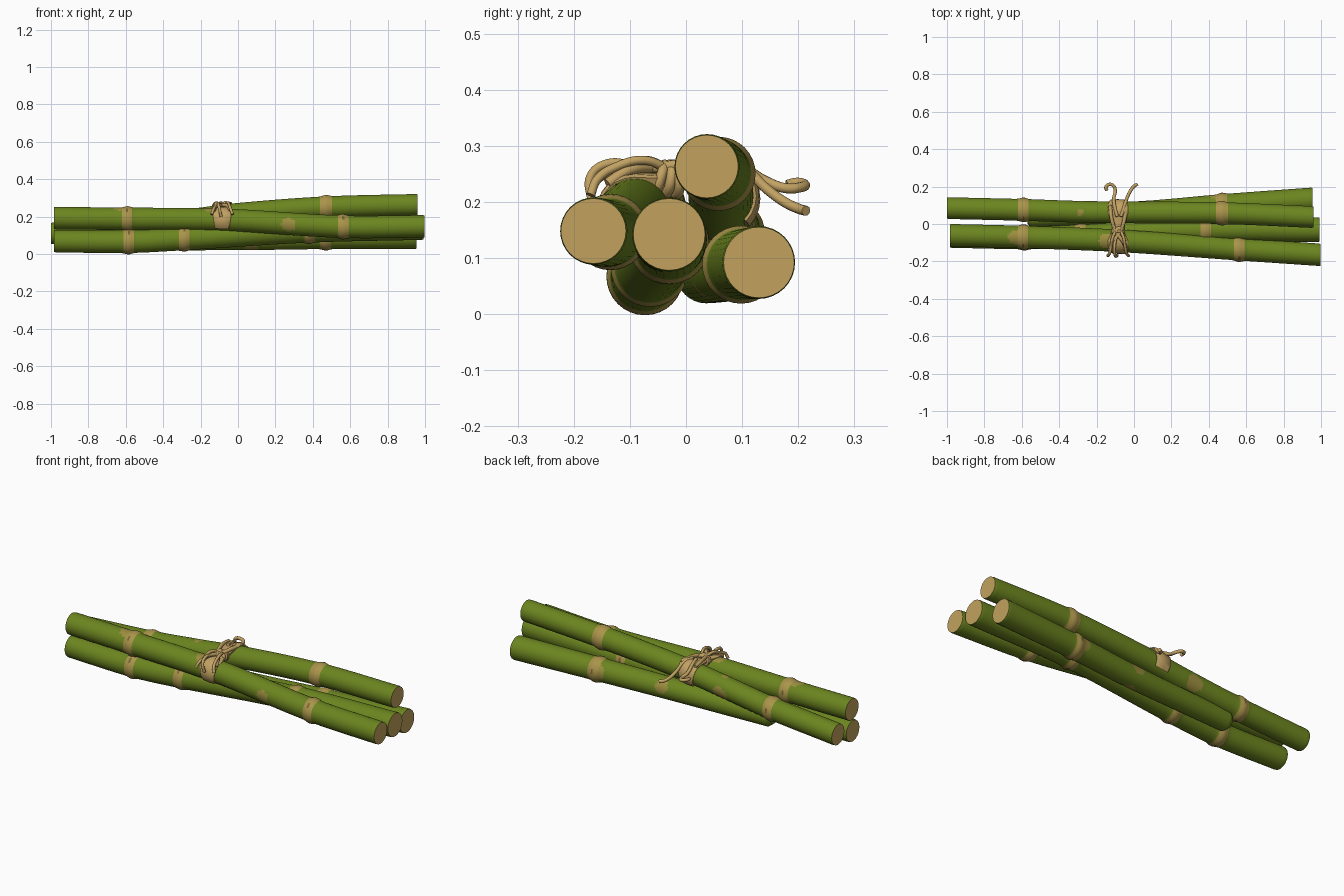
import bpy
import bmesh
import math
from mathutils import Vector

old = bpy.data.objects.get("Cube")
if old:
    bpy.data.objects.remove(old, do_unlink=True)


def material(name, rgb):
    m = bpy.data.materials.new(name)
    m.use_nodes = True
    m.diffuse_color = (*rgb, 1)
    m.node_tree.nodes["Principled BSDF"].inputs["Base Color"].default_value = (*rgb, 1)
    return m


GREEN = material("cane green", (0.15, 0.235, 0.014))
TAN = material("cut tan", (0.54, 0.365, 0.11))
JOINT = material("joint straw", (0.40, 0.295, 0.07))
SEAM = material("joint brown", (0.18, 0.13, 0.03))
STAIN = material("stain olive", (0.33, 0.27, 0.05))
ROPE = material("rope tan", (0.54, 0.36, 0.125))


def path_at(path, x):
    """Smooth (y, z) of a cane centre line at x."""
    i = max(k for k in range(len(path) - 1) if k == 0 or path[k][0] <= x)
    q = [Vector(path[min(max(k, 0), len(path) - 1)]) for k in range(i - 1, i + 3)]
    t = (x - q[1].x) / (q[2].x - q[1].x)
    m1 = (q[2] - q[0]) / (q[2].x - q[0].x) * (q[2].x - q[1].x)
    m2 = (q[3] - q[1]) / (q[3].x - q[1].x) * (q[2].x - q[1].x)
    p = ((2*t**3 - 3*t*t + 1) * q[1] + (t**3 - 2*t*t + t) * m1
         + (3*t*t - 2*t**3) * q[2] + (t**3 - t*t) * m2)
    return p.y, p.z


def make_mesh(name, bm, mats):
    """Smooth mesh object with sharp rims."""
    bmesh.ops.recalc_face_normals(bm, faces=bm.faces)
    mesh = bpy.data.meshes.new(name)
    bm.to_mesh(mesh)
    bm.free()
    for m in mats:
        mesh.materials.append(m)
    for p in mesh.polygons:
        p.use_smooth = True
    mesh.set_sharp_from_angle(angle=math.radians(45))
    bpy.context.collection.objects.link(bpy.data.objects.new(name, mesh))


def cane(name, path, radius, joints, stains=(), blunt=False):
    """Long tube with swollen joints; stains are (x, angle in degrees, size)."""
    sides, steps = 32, 180
    x0, x1 = path[0][0], path[-1][0]
    bm = bmesh.new()
    rings = []
    for i in range(steps + 1):
        x = x0 + (x1 - x0) * i / steps
        y, z = path_at(path, x)
        r = radius[0] + (radius[1] - radius[0]) * i / steps
        for j in joints:
            r += 0.008 * math.exp(-((x - j) / 0.022) ** 2)
        if i in (0, steps):
            r -= 0.002
        if blunt and i < 3:
            r -= 0.006 * (3 - i)
        rings.append([bm.verts.new((x, y + r * math.cos(math.tau * k / sides),
                                    z + r * math.sin(math.tau * k / sides)))
                      for k in range(sides)])
    for a, b in zip(rings, rings[1:]):
        xm = (a[0].co.x + b[0].co.x) / 2
        d = min(abs(xm - j) for j in joints)
        for k in range(sides):
            n = (k + 1) % sides
            f = bm.faces.new((a[k], a[n], b[n], b[k]))
            for sx, ang, size in stains:
                arc = math.radians((360 * (k + 0.5) / sides - ang + 180) % 360 - 180)
                if math.hypot(xm - sx, arc * radius[0]) < size:
                    f.material_index = 4
            if d < 0.029:
                f.material_index = 2
            # Short dark seams on each joint
            if d < 0.005 and k % 11 < 2:
                f.material_index = 3
    bm.faces.new(rings[0]).material_index = 0 if blunt else 1
    bm.faces.new(rings[-1]).material_index = 1
    make_mesh(name, bm, (GREEN, TAN, JOINT, SEAM, STAIN))


def rope(name, pts, r, closed=False):
    """Round cord through the points, turned into a mesh."""
    cu = bpy.data.curves.new(name, "CURVE")
    cu.dimensions = "3D"
    cu.bevel_depth = r
    cu.bevel_resolution = 4
    cu.resolution_u = 8
    cu.use_fill_caps = True
    s = cu.splines.new("BEZIER")
    s.bezier_points.add(len(pts) - 1)
    for bp, p in zip(s.bezier_points, pts):
        bp.co = p
        bp.handle_left_type = bp.handle_right_type = "AUTO"
    s.use_cyclic_u = closed
    cu.materials.append(ROPE)
    ob = bpy.data.objects.new(name, cu)
    bpy.context.collection.objects.link(ob)
    bpy.ops.object.select_all(action="DESELECT")
    bpy.context.view_layer.objects.active = ob
    ob.select_set(True)
    bpy.ops.object.convert(target="MESH")
    bpy.ops.object.shade_smooth_by_angle(angle=math.radians(60))


# The four canes
TOP = [(-1, .085, .11), (-.58, .075, .143), (-.28, .065, .18), (0, .062, .215),
       (.47, .058, .25), (.96, .037, .263)]
FRONT = [(-.985, -.06, .192), (-.58, -.07, .188), (-.08, -.09, .183),
         (.56, -.135, .146), (.998, -.165, .148)]
cane("top_cane", TOP, (.058, .058), (-.59, .47), ((-.29, -25, .045), (-.29, 95, .018)))
cane("front_cane", FRONT, (.06, .06), (-.59, .56),
     ((.27, 185, .038), (-.635, 95, .038), (-.145, 95, .042)))
cane("middle_cane", [(-.985, -.067, .069), (-.58, -.073, .067), (-.28, -.064, .083),
                     (.38, -.03, .125), (.993, -.03, .142)],
     (.06, .066), (-.585, -.285, .38))
cane("back_cane", [(-.57, .035, .073), (.07, .066, .08), (.47, .098, .088), (.955, .13, .092)],
     (.054, .065), (.47,), ((.07, 25, .036), (.07, 240, .036), (.45, 10, .045)), blunt=True)

# Flat binding over the top and front canes, narrowed under the knot
CX = -.085
stations = [(0, math.radians(-45 + 15 * i), 1) for i in range(10)]
stations.append((None, math.radians(90), .5))
stations += [(1, math.radians(90 + 15 * i), 1) for i in range(10)]
bm = bmesh.new()
rings = []
for which, t, narrow in stations:
    ring = []
    # Section: outer side left to right, then inner side back
    for off, rr in ((-.045, .063), (-.04, .068), (0, .07), (.04, .068), (.045, .063),
                    (.04, .05), (-.04, .05)):
        x = CX + off * narrow * (1 + .2 * math.sin(t))
        ends = path_at(TOP, x), path_at(FRONT, x)
        y, z = ends[which] if which is not None else (-.03, .178)
        ring.append(bm.verts.new((x, y + rr * math.cos(t), z + rr * math.sin(t))))
    rings.append(ring)
for a, b in zip(rings, rings[1:]):
    for k in range(len(a)):
        n = (k + 1) % len(a)
        bm.faces.new((a[k], a[n], b[n], b[k]))
bm.faces.new(rings[0])
bm.faces.new(rings[-1])
make_mesh("binding", bm, (ROPE,))

# Knot wraps
for n in range(3):
    y = -.046 + n * .013
    rope("knot_wrap", [(CX + .028 * math.cos(t), y + .008 * math.sin(t + n), .24 + .026 * math.sin(t))
                       for t in [math.tau * i / 8 for i in range(8)]], .0095, True)

# Crossing cords and bow loops on the front cane, loose ends behind
for s in (-1, 1):
    rope("crossing_cord", [(CX - s * .045, -.14, .232), (CX - s * .03, -.1, .257),
                           (CX + s * .012, -.04, .262), (CX + s * .035, .03, .27),
                           (CX + s * .042, .1, .262)], .01)
    rope("bow_loop", [(CX + s * .01, -.03, .258), (CX + s * .03, -.075, .274),
                      (CX + s * .038, -.125, .258 + s * .004),
                      (CX + s * .046, -.158, .24), (CX + s * .056, -.17, .212)], .008)
rope("arched_cord", [(-.08, -.03, .26), (-.1, -.09, .264), (-.105, -.14, .268),
                     (-.1, -.17, .245), (-.09, -.168, .2)], .008)
rope("curled_end", [(-.09, .04, .274), (-.105, .1, .262), (-.108, .14, .238),
                    (-.1, .18, .224), (-.11, .204, .226), (-.13, .212, .23),
                    (-.15, .197, .234), (-.146, .18, .23)], .009)
rope("straight_end", [(-.07, .04, .276), (-.05, .1, .262), (-.035, .145, .222),
                      (-.02, .175, .2), (-.002, .2, .188), (.018, .214, .184)], .009)
